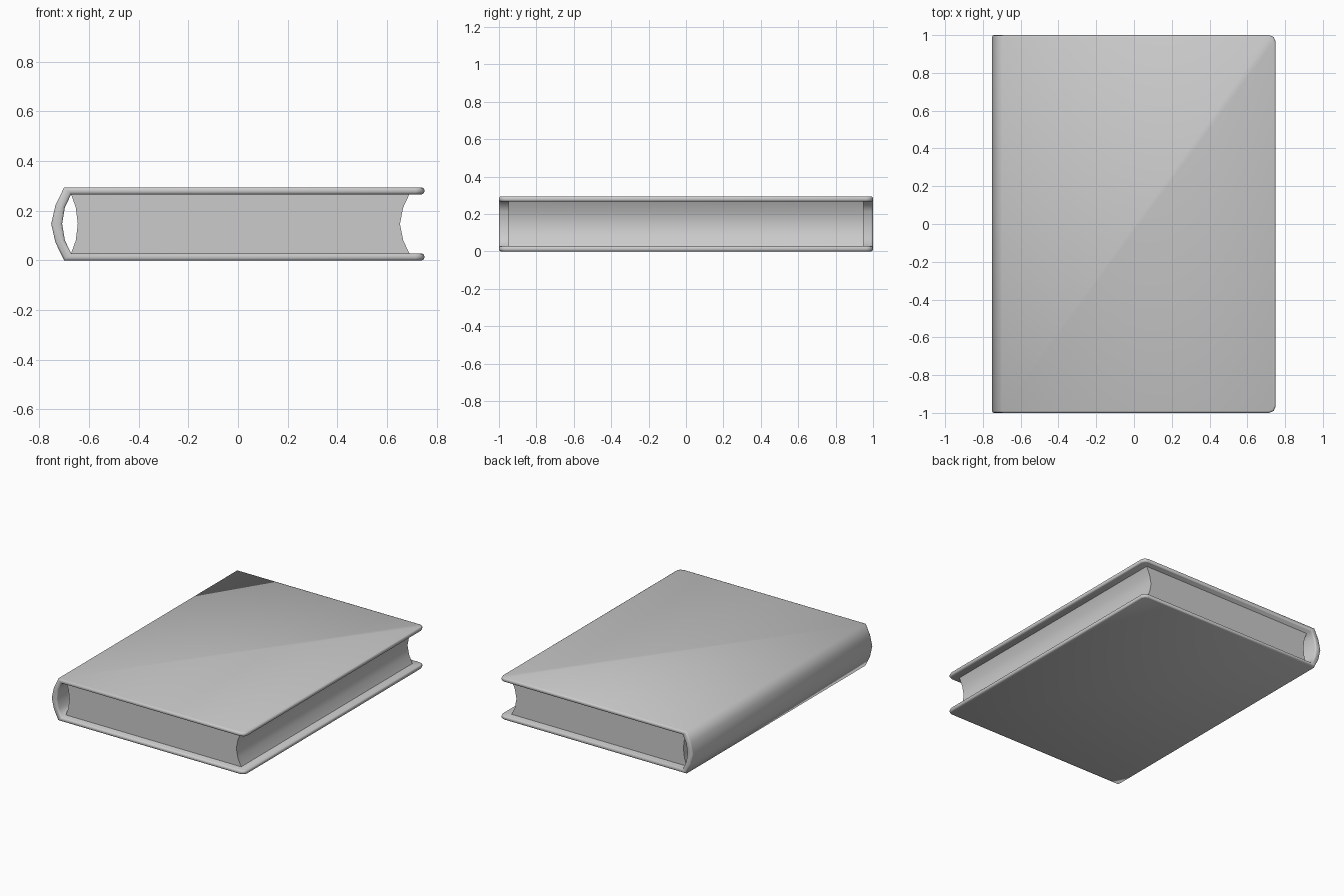
import bpy, bmesh

if "Cube" in bpy.data.objects:
    bpy.data.objects.remove(bpy.data.objects["Cube"])

H = 0.294          # total thickness of the book
MID = H / 2


def extrude_profile(name, profile, half_len):
    """Extrude a closed (x, z) outline along y, centred on y = 0."""
    bm = bmesh.new()
    face = bm.faces.new([bm.verts.new((x, -half_len, z)) for x, z in profile])
    ext = bmesh.ops.extrude_face_region(bm, geom=[face])
    verts = [g for g in ext["geom"] if isinstance(g, bmesh.types.BMVert)]
    bmesh.ops.translate(bm, verts=verts, vec=(0, 2 * half_len, 0))
    bmesh.ops.recalc_face_normals(bm, faces=bm.faces)
    mesh = bpy.data.meshes.new(name)
    obj = bpy.data.objects.new(name, mesh)
    bpy.context.collection.objects.link(obj)
    return obj, bm


def finish(obj, bm, angle):
    bm.to_mesh(obj.data)
    bm.free()
    bpy.ops.object.select_all(action='DESELECT')
    obj.select_set(True)
    bpy.context.view_layer.objects.active = obj
    bpy.ops.object.shade_smooth_by_angle(angle=angle)


def mirror_z(half):
    """Complete an upper half outline (offsets from mid height); last point lies on the middle."""
    return ([(x, MID + z) for x, z in half]
            + [(x, MID - z) for x, z in reversed(half[:-1])])


# cover: two boards and a rounded spine in one C-shaped section
outer = mirror_z([(0.75, MID), (-0.70, MID), (-0.735, 0.075), (-0.752, 0)])
inner = mirror_z([(0.75, 0.119), (-0.672, 0.119), (-0.697, 0.066), (-0.708, 0)])
cover, bm = extrude_profile("cover", outer + inner[::-1], 1.0)

# rounded board corners at the fore edge
corners = [e for e in bm.edges
           if all(v.co.x > 0.74 for v in e.verts)
           and abs(e.verts[0].co.y - e.verts[1].co.y) < 0.01]
bmesh.ops.bevel(bm, geom=corners, offset=0.035, segments=2,
                profile=0.5, affect='EDGES')

# softened rim all around the boards and spine ends
rim = [e for e in bm.edges
       if len(e.link_faces) == 2 and e.calc_face_angle() > 1.2
       and all(v.co.x > 0.70 or abs(v.co.y) > 0.95 for v in e.verts)]
bmesh.ops.bevel(bm, geom=rim, offset=0.01, segments=2,
                profile=0.5, affect='EDGES')
finish(cover, bm, 1.1)

# page block: hollow curve on the fore edge and on the spine side
fore = mirror_z([(0.69, 0.119), (0.665, 0.066), (0.652, 0)])
back = mirror_z([(-0.672, 0.119), (-0.653, 0.066), (-0.645, 0)])
pages, bm = extrude_profile("pages", fore + back[::-1], 0.95)
finish(pages, bm, 0.7)
